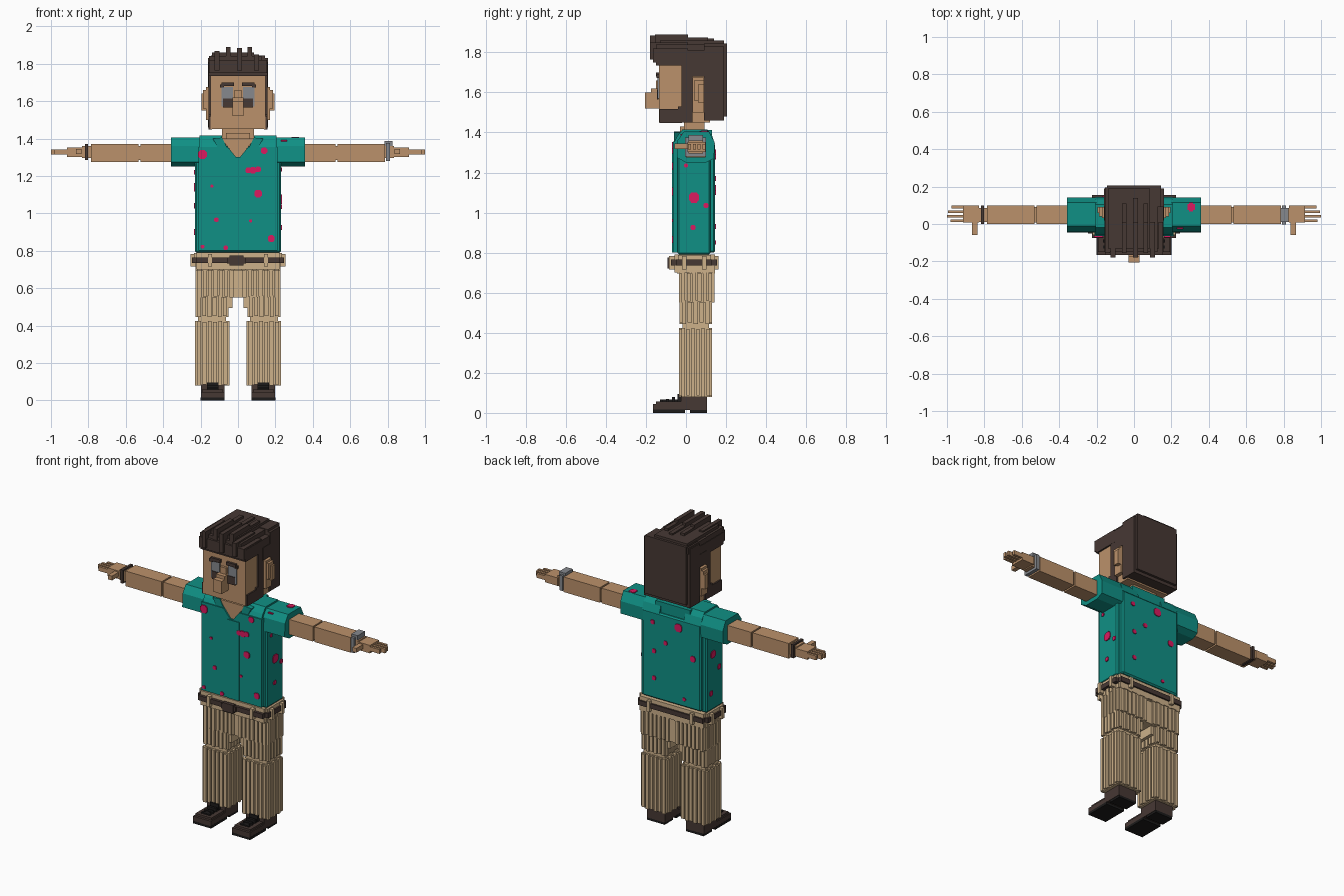
import bpy, bmesh, math
from mathutils import Vector


def material(name, rgb):
    m = bpy.data.materials.new(name)
    m.diffuse_color = (*rgb, 1)
    return m


SKIN = material("skin", (0.50, 0.285, 0.145))
TEAL = material("teal shirt", (0.005, 0.28, 0.235))
BROWN = material("dark brown", (0.062, 0.040, 0.034))
KHAKI = material("khaki", (0.61, 0.44, 0.255))
PINK = material("pink", (0.71, 0.010, 0.115))
GREY = material("grey", (0.24, 0.25, 0.27))
BLACK = material("black", (0.012, 0.011, 0.011))


def finish(name, bm, mat):
    bmesh.ops.recalc_face_normals(bm, faces=bm.faces)
    me = bpy.data.meshes.new(name)
    bm.to_mesh(me)
    bm.free()
    me.materials.append(mat)
    ob = bpy.data.objects.new(name, me)
    bpy.context.collection.objects.link(ob)
    return ob


def boxes(name, mat, items, bevel=0):
    """One object from boxes given as (x0, x1, y0, y1, z0, z1)."""
    bm = bmesh.new()
    for x0, x1, y0, y1, z0, z1 in items:
        vs = bmesh.ops.create_cube(bm, size=1)["verts"]
        for v in vs:
            v.co = Vector(((x0 + x1) / 2 + v.co.x * (x1 - x0),
                           (y0 + y1) / 2 + v.co.y * (y1 - y0),
                           (z0 + z1) / 2 + v.co.z * (z1 - z0)))
    if bevel:
        bmesh.ops.bevel(bm, geom=bm.edges[:], offset=bevel, segments=1, affect='EDGES')
    return finish(name, bm, mat)


def prism(name, mat, pts, axis, a, b):
    """Extrude a profile along axis 0 (points are y, z) or axis 1 (points are x, z)."""
    bm = bmesh.new()
    place = (lambda p, t: (t, p[0], p[1])) if axis == 0 else (lambda p, t: (p[0], t, p[1]))
    lo = [bm.verts.new(place(p, a)) for p in pts]
    hi = [bm.verts.new(place(p, b)) for p in pts]
    bm.faces.new(lo)
    bm.faces.new(hi)
    for i in range(len(pts)):
        j = (i + 1) % len(pts)
        bm.faces.new((lo[i], lo[j], hi[j], hi[i]))
    return finish(name, bm, mat)


def sided(s, b):
    """Mirror a box to the side given by s."""
    x = sorted((s * b[0], s * b[1]))
    return (x[0], x[1], *b[2:])


def ribbed(x0, x1, y0, y1, z0, z1, d=0.012):
    """Corduroy block: a core with vertical ribs on all four sides."""
    out = [(x0 + d, x1 - d, y0 + d, y1 - d, z0, z1)]
    for lo, hi, along_x in ((x0, x1, True), (y0, y1, False)):
        n = max(2, round((hi - lo) / 0.03))
        step = (hi - lo - 2 * d + 0.008) / n
        for i in range(n):
            a = lo + d + i * step
            b = a + step - 0.008
            z = 0.006 * (i % 2)
            out.append((a, b, y0, y1, z0 + z, z1 - z) if along_x
                       else (x0, x1, a, b, z0 + z, z1 - z))
    return out


# Head, ears, neck and nose
boxes("head", SKIN, [(-0.148, 0.148, -0.135, 0.12, 1.45, 1.76)])
boxes("neck", SKIN, [(-0.085, 0.085, -0.01, 0.092, 1.37, 1.47),
                     (-0.065, 0.065, -0.03, 0.02, 1.36, 1.43)])
boxes("nose", SKIN, [(-0.03, 0.03, -0.205, -0.13, 1.52, 1.60),
                     (-0.03, 0.03, -0.175, -0.13, 1.58, 1.62),
                     (-0.02, 0.02, -0.15, -0.13, 1.61, 1.66)])
for s, side in ((1, "right"), (-1, "left")):
    boxes(side + "_ear", SKIN, [sided(s, (0.14, 0.172, 0.032, 0.09, 1.50, 1.675)),
                                sided(s, (0.165, 0.186, 0.04, 0.09, 1.56, 1.66)),
                                sided(s, (0.165, 0.196, 0.06, 0.09, 1.55, 1.64))])
    # Eyes and brows
    boxes(side + "_eye", GREY, [sided(s, (0.028, 0.088, -0.142, -0.13, 1.57, 1.675))])
    boxes(side + "_pupil", BROWN, [sided(s, (0.030, 0.080, -0.146, -0.137, 1.565, 1.615))])
    boxes(side + "_brow", BROWN, [sided(s, (0.022, 0.088, -0.15, -0.13, 1.68, 1.70)),
                                  sided(s, (0.075, 0.097, -0.148, -0.13, 1.672, 1.69))])
    # Sideburns and jaw beard
    boxes(side + "_sideburn", BROWN, [
        sided(s, (0.14, 0.157, -0.022, 0.032, 1.45, 1.76)),
        sided(s, (0.14, 0.157, -0.132, -0.02, 1.448, 1.518)),
        sided(s, (0.14, 0.157, -0.04, -0.02, 1.51, 1.53)),
        sided(s, (0.14, 0.160, 0.02, 0.10, 1.68, 1.76))])

# Hair: back block, cap, fringe and strands running front to back
boxes("hair_back", BROWN, [(-0.16, 0.16, 0.09, 0.19, 1.46, 1.83),
                           (-0.145, 0.145, 0.09, 0.205, 1.48, 1.845)])
boxes("hair_cap", BROWN, [(-0.158, 0.158, -0.15, 0.19, 1.735, 1.81),
                          (-0.155, 0.125, -0.15, 0.195, 1.80, 1.84),
                          (-0.14, 0.085, -0.13, 0.19, 1.83, 1.86)])
strands = [(-0.155, 1.842), (-0.125, 1.868), (-0.065, 1.89), (-0.005, 1.885),
           (0.05, 1.89), (0.085, 1.85), (0.13, 1.82)]
boxes("hair_strands", BROWN,
      [(x, x + 0.026, -0.155 - 0.025 * (i % 2), 0.01, 1.765, z)
       for i, (x, z) in enumerate(strands)] +
      [(x, x + 0.026, -0.01, 0.11 + 0.03 * (i % 2), 1.79, z - 0.015)
       for i, (x, z) in enumerate(strands)])
boxes("hair_fringe", BROWN, [(-0.156, 0.156, -0.165, -0.13, 1.75, 1.82)])

# Shirt body with open collar
bm_body = boxes("shirt_body", TEAL, [(-0.23, 0.23, -0.042, 0.122, 0.79, 1.36),
                                     (-0.205, 0.205, -0.052, 0.145, 0.80, 1.345)], 0.008)
prism("shirt_front", TEAL, [(-0.21, 0.80), (0.21, 0.80), (0.21, 1.355), (0.055, 1.355),
                            (0.01, 1.30), (-0.01, 1.30), (-0.055, 1.355), (-0.21, 1.355)],
      1, -0.065, -0.03)
boxes("shirt_placket", TEAL, [(-0.03, 0.055, -0.069, -0.06, 0.80, 1.295)])
prism("chest", SKIN, [(-0.01, 1.30), (0.01, 1.30), (0.09, 1.40), (-0.09, 1.40)],
      1, -0.056, 0.05)
boxes("collar_back", TEAL, [(-0.12, 0.12, 0.085, 0.13, 1.34, 1.412)])
slope = [(-0.065, 1.34), (-0.045, 1.38), (-0.018, 1.415), (0.105, 1.415),
         (0.13, 1.385), (0.145, 1.34)]
sleeve = [(0.00, 1.25), (0.10, 1.25), (0.14, 1.27), (0.143, 1.35), (0.115, 1.405),
          (-0.01, 1.405), (-0.042, 1.36), (-0.046, 1.275)]
for s, side in ((1, "right"), (-1, "left")):
    prism(side + "_shoulder", TEAL, slope, 0, s * 0.085, s * 0.205)
    prism(side + "_collar", TEAL, [(s * 0.055, 1.345), (s * 0.105, 1.345),
                                   (s * 0.135, 1.40), (s * 0.085, 1.405)], 1, -0.06, 0.02)
    prism(side + "_sleeve", TEAL, sleeve, 0, s * 0.20, s * 0.357)
    # Arms and hands
    boxes(side + "_arm", SKIN, [sided(s, (0.34, 0.522, 0.0, 0.098, 1.275, 1.37)),
                                sided(s, (0.51, 0.545, 0.008, 0.09, 1.285, 1.36)),
                                sided(s, (0.532, 0.785, 0.0, 0.098, 1.275, 1.37)),
                                sided(s, (0.775, 0.835, 0.012, 0.085, 1.295, 1.36))])
    boxes(side + "_hand", SKIN,
          [sided(s, (0.828, 0.915, 0.008, 0.098, 1.302, 1.352)),
           sided(s, (0.838, 0.866, -0.058, 0.02, 1.318, 1.345))] +
          [sided(s, (0.90, e, y, y + 0.015, 1.315, 1.342))
           for y, e in ((0.01, 0.98), (0.034, 1.0), (0.058, 0.995), (0.083, 0.975))])
    # Trouser legs
    boxes(side + "_trouser_leg", KHAKI,
          ribbed(*sided(s, (0.045, 0.23, -0.035, 0.13)), 0.08, 0.425) +
          ribbed(*sided(s, (0.05, 0.228, -0.033, 0.13)), 0.445, 0.56) +
          ribbed(*sided(s, (0.012, 0.228, -0.035, 0.142)), 0.55, 0.705) +
          [sided(s, (0.065, 0.215, -0.018, 0.115, 0.41, 0.46)),
           sided(s, (0.03, 0.07, -0.02, 0.115, 0.495, 0.56))])
    # Shoes
    boxes(side + "_sole", BLACK, [sided(s, (0.072, 0.20, -0.165, -0.005, 0.0, 0.016)),
                                  sided(s, (0.075, 0.197, 0.02, 0.105, 0.0, 0.016))])
    boxes(side + "_shoe", BROWN, [sided(s, (0.073, 0.199, -0.165, 0.105, 0.014, 0.045)),
                                  sided(s, (0.08, 0.192, -0.15, 0.105, 0.04, 0.058)),
                                  sided(s, (0.073, 0.199, -0.025, 0.105, 0.04, 0.085))])
    boxes(side + "_laces", BLACK,
          [sided(s, (0.105, 0.167, y, y + 0.016, 0.05, z)) for y, z in
           ((-0.13, 0.066), (-0.10, 0.07), (-0.07, 0.08), (-0.042, 0.095))] +
          [sided(s, (0.12, 0.152, -0.13, -0.02, 0.05, 0.066))])

# Watch on one wrist, band on the other
boxes("watch", GREY, [(0.79, 0.812, -0.004, 0.10, 1.28, 1.375),
                      (0.782, 0.826, 0.012, 0.085, 1.36, 1.388)])
boxes("wrist_band", BROWN, [(-0.818, -0.802, 0.0, 0.098, 1.285, 1.37)])

# Hips, belt, buckle and belt loops
boxes("hips", KHAKI, ribbed(-0.228, 0.228, -0.045, 0.145, 0.695, 0.735) +
      [(-0.222, 0.222, -0.058, 0.145, 0.70, 0.79), (-0.03, 0.03, -0.02, 0.13, 0.55, 0.71),
       (-0.235, 0.235, -0.04, 0.125, 0.765, 0.787)])
boxes("belt", BROWN, [(-0.225, 0.225, -0.076, 0.155, 0.735, 0.765),
                      (-0.245, 0.245, -0.05, 0.13, 0.735, 0.765)])
boxes("buckle", BROWN, [(-0.045, 0.03, -0.092, -0.07, 0.722, 0.775),
                        (-0.058, 0.043, -0.086, -0.07, 0.733, 0.765)])
boxes("belt_loops", KHAKI,
      [(x - 0.011, x + 0.011, -0.084, 0.163, 0.715, 0.782) for x in (-0.15, 0.15)] +
      [(-0.254, 0.254, y, y + 0.022, 0.715, 0.782) for y in (-0.02, 0.08)])


# Shirt spots: thin stepped crosses
def spots(name, axis, at, items):
    out = []
    for u, v, r in items:
        for a, b in ((r, r * 0.55), (r * 0.55, r), (r * 0.8, r * 0.8)):
            t = (at - 0.004, at + 0.004)
            span = (u - a, u + a)
            out.append((*t, *span, v - b, v + b) if axis == 0 else (*span, *t, v - b, v + b))
    boxes(name, PINK, out)


spots("front_spots", 1, -0.067, [
    (-0.19, 1.315, 0.024), (0.055, 1.23, 0.015), (0.08, 1.23, 0.018), (0.108, 1.235, 0.015),
    (0.108, 1.105, 0.02), (0.14, 1.335, 0.017), (0.178, 0.865, 0.018), (-0.19, 0.822, 0.01),
    (-0.065, 0.815, 0.012), (-0.115, 0.965, 0.012), (-0.14, 1.145, 0.008), (0.068, 0.96, 0.008)])
spots("back_spots", 1, 0.146, [
    (0.13, 1.28, 0.013), (-0.05, 1.29, 0.024), (0.04, 1.17, 0.013), (0.12, 1.10, 0.013),
    (0.12, 0.93, 0.013), (-0.09, 0.85, 0.01), (-0.15, 1.12, 0.018)])
spots("right_spots", 0, 0.231, [(0.04, 1.075, 0.026), (0.1, 1.035, 0.013),
                                (0.035, 0.925, 0.013), (0.0, 1.235, 0.01)])
spots("left_spots", 0, -0.231, [(0.06, 1.14, 0.022), (0.0, 1.04, 0.015),
                                (0.08, 0.9, 0.015), (0.01, 1.22, 0.012)])
# Spots on the sleeve
boxes("sleeve_spots", PINK, [(0.285, 0.325, 0.075, 0.108, 1.40, 1.409),
                             (0.295, 0.315, 0.068, 0.114, 1.40, 1.408),
                             (0.23, 0.262, -0.028, -0.012, 1.385, 1.392)])
